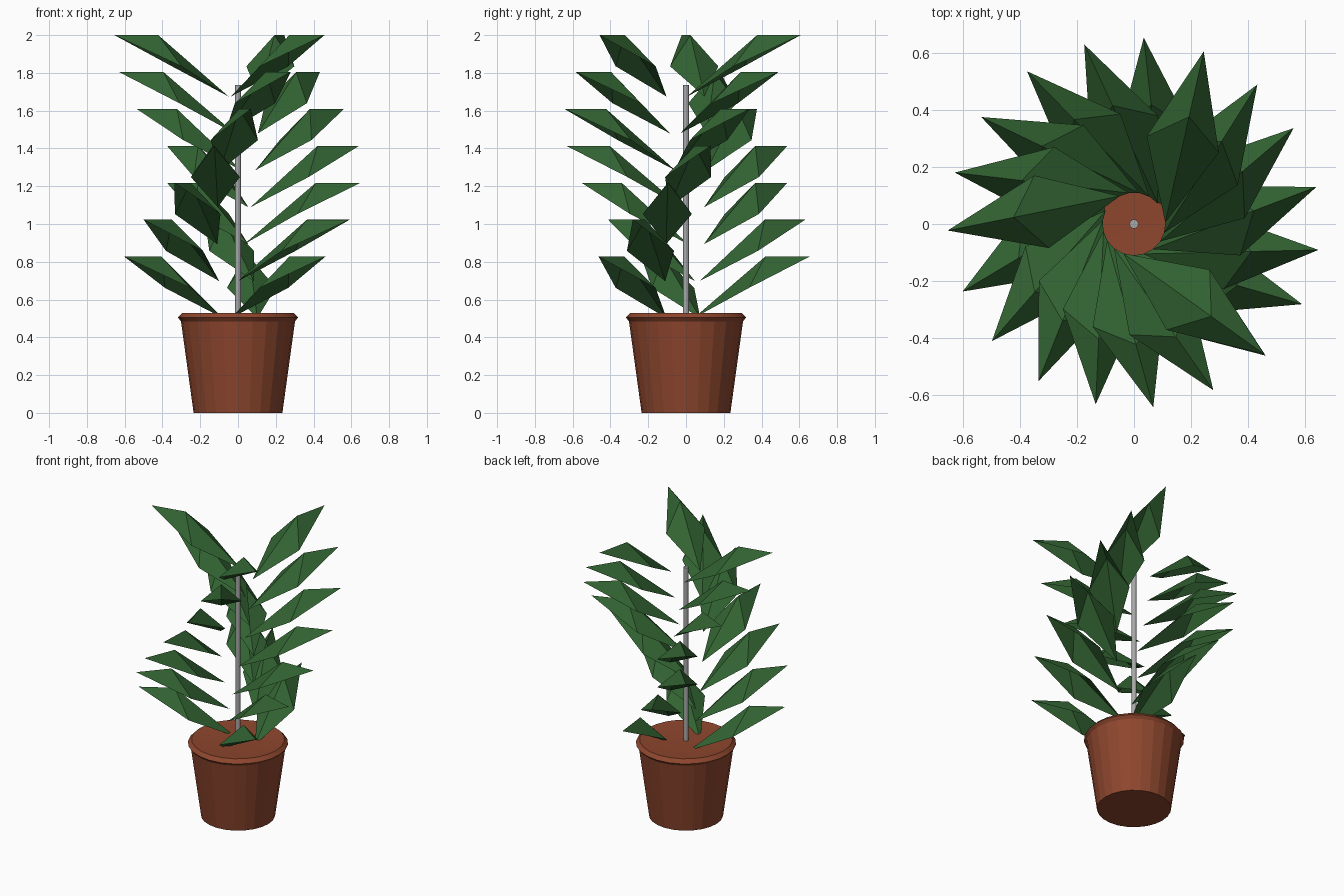
import bpy, math
from mathutils import Vector

if "Cube" in bpy.data.objects:
    bpy.data.objects.remove(bpy.data.objects["Cube"])


def material(name, rgb):
    m = bpy.data.materials.new(name)
    m.diffuse_color = (*rgb, 1)
    m.use_nodes = True
    m.node_tree.nodes["Principled BSDF"].inputs["Base Color"].default_value = m.diffuse_color
    return m


GREEN = material("leaf green", (0.032, 0.125, 0.032))
CLAY = material("terracotta", (0.27, 0.062, 0.027))
GREY = material("stake grey", (0.40, 0.40, 0.40))


def mesh_object(name, verts, faces, mat):
    me = bpy.data.meshes.new(name)
    me.from_pydata(verts, [], faces)
    me.materials.append(mat)
    ob = bpy.data.objects.new(name, me)
    bpy.context.collection.objects.link(ob)
    return ob


def lathe(name, profile, sides, mat, smooth):
    """Spin (radius, z) points round z and cap both ends."""
    verts, faces = [], []
    for r, z in profile:
        for i in range(sides):
            a = math.tau * i / sides
            verts.append((r * math.cos(a), r * math.sin(a), z))
    for k in range(len(profile) - 1):
        for i in range(sides):
            j = (i + 1) % sides
            faces.append((k * sides + i, k * sides + j,
                          (k + 1) * sides + j, (k + 1) * sides + i))
    faces.append(tuple(reversed(range(sides))))
    top = (len(profile) - 1) * sides
    faces.append(tuple(range(top, top + sides)))
    ob = mesh_object(name, verts, faces, mat)
    bpy.ops.object.select_all(action='DESELECT')
    ob.select_set(True)
    bpy.context.view_layer.objects.active = ob
    if smooth:
        bpy.ops.object.shade_smooth_by_angle(angle=math.radians(smooth))
    return ob


# Pot with a flared rim and filled top, and the stake
lathe("pot", [(0.235, 0), (0.302, 0.485), (0.318, 0.505), (0.295, 0.53),
              (0.255, 0.525)], 24, CLAY, 12)
lathe("stake", [(0.016, 0.5), (0.016, 1.735)], 10, GREY, 40)


def leaf(name, angle, radius, top):
    """Folded leaf: raised midrib point, two drooping side points."""
    a, b = math.radians(angle), math.radians(angle - 65)
    tip = Vector((radius * math.cos(a), radius * math.sin(a), top))
    base = Vector((0.11 * math.cos(b), 0.11 * math.sin(b), top - 0.325))
    along = Vector((tip.x - base.x, tip.y - base.y, 0)).normalized()
    side = Vector((-along.y, along.x, 0))
    rib = base + along * 0.38 + Vector((0, 0, 0.325))
    left, right = (base + along * 0.28 + side * s + Vector((0, 0, 0.16))
                   for s in (0.13, -0.13))
    mesh_object(name, [base, left, tip, right, rib],
                [(0, 4, 1), (1, 4, 2), (2, 4, 3), (3, 4, 0)], GREEN)


# Three spiralling rows of leaves, listed from the top tier down
rows = {
    "west": ([182, 164, 145, 125, 125, 105.5, 87], 0.655),
    "south": ([315, 295.5, 276, 258, 238.7, 219.5, 201.5], 0.647),
    "east": ([68, 48.5, 31, 11.5, -8, -25.5, -45], 0.654),
}
for row, (angles, radius) in rows.items():
    for tier, angle in enumerate(angles):
        leaf(f"leaf_{row}_{tier + 1}", angle, radius, 2 - 0.1955 * tier)
